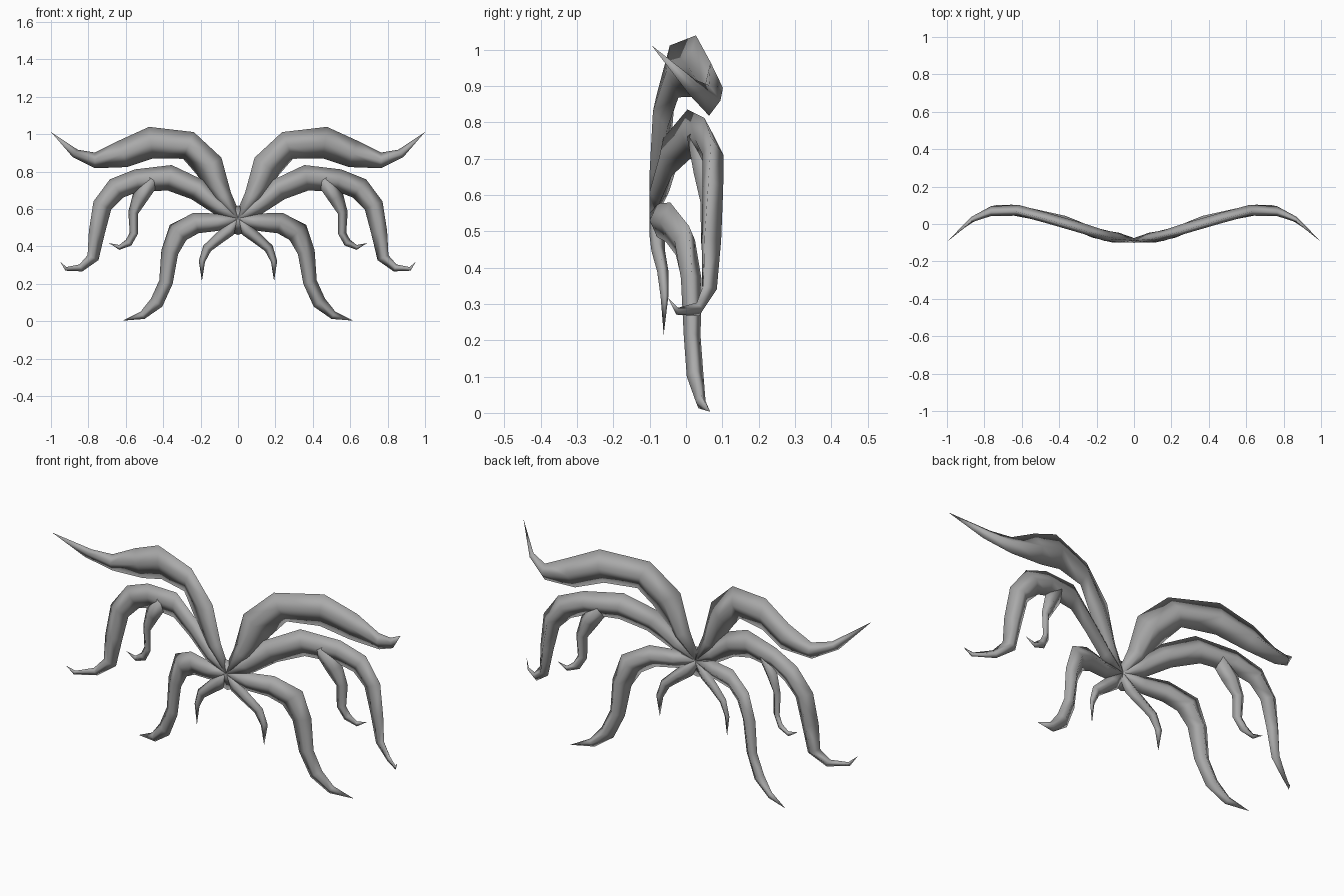
import bpy, bmesh, math
from mathutils import Vector

if "Cube" in bpy.data.objects:
    bpy.data.objects.remove(bpy.data.objects["Cube"])

grey = bpy.data.materials.new("plain_grey")
grey.use_nodes = True
tone = (0.4, 0.4, 0.4, 1)
grey.diffuse_color = tone
grey.node_tree.nodes["Principled BSDF"].inputs["Base Color"].default_value = tone

# Depth of the whole fan: (distance from the middle, y)
SWEEP = [(0, -.09), (.1, -.08), (.2, -.06), (.24, -.043), (.3, -.018), (.37, .01),
         (.48, .028), (.6, .066), (.7, .07), (.77, .063), (.87, .02), (1, -.095)]


def depth(x):
    x = min(abs(x), 1)
    for (a, ya), (b, yb) in zip(SWEEP, SWEEP[1:]):
        if x <= b:
            return ya + (yb - ya) * (x - a) / (b - a)
    return SWEEP[-1][1]


def finish(name, bm):
    bmesh.ops.remove_doubles(bm, verts=bm.verts, dist=0.0001)
    bmesh.ops.recalc_face_normals(bm, faces=bm.faces)
    for face in bm.faces:
        face.smooth = True
    mesh = bpy.data.meshes.new(name)
    bm.to_mesh(mesh)
    bm.free()
    mesh.materials.append(grey)
    bpy.context.collection.objects.link(bpy.data.objects.new(name, mesh))


def limb(name, path, side):
    """Tapering horn with a low front ridge and a deeper back ridge; path is (x, z, half width)."""
    bm = bmesh.new()
    rings = []
    for i, (x, z, w) in enumerate(path):
        before, after = path[max(i - 1, 0)], path[min(i + 1, len(path) - 1)]
        along = Vector((after[0] - before[0], after[1] - before[1])).normalized()
        px, pz = -along.y * w, along.x * w
        front = max(depth(x) - min(.5 * w, .022), -.1)
        back = depth(x) + min(.75 * w, .035)
        points = [(x + px, depth(x + px), z + pz), (x, front, z),
                  (x - px, depth(x - px), z - pz), (x, back, z)]
        rings.append([bm.verts.new((side * a, b, c)) for a, b, c in points])
    for r, s in zip(rings, rings[1:]):
        for k in range(4):
            n = (k + 1) % 4
            bm.faces.new((r[k], r[n], s[n], s[k]))
    bm.faces.new(rings[0])
    finish(name, bm)


ROOT = (0, .55, .02)
LIMBS = {
    "upper_limb": [ROOT, (.08, .665, .048), (.155, .83, .08), (.265, .94, .077),
                   (.465, .955, .085), (.615, .895, .074), (.765, .86, .042),
                   (.87, .897, .024), (1, 1.012, 0)],
    "middle_limb": [ROOT, (.1, .61, .045), (.22, .705, .06), (.365, .767, .069),
                    (.54, .753, .06), (.65, .71, .06), (.725, .62, .052),
                    (.755, .475, .043), (.775, .34, .032), (.84, .285, .02),
                    (.92, .28, .01), (.95, .318, 0)],
    "branch_limb": [(.46, .76, .045), (.525, .66, .042), (.56, .58, .027),
                    (.557, .47, .022), (.585, .42, .021), (.635, .395, .013),
                    (.69, .418, 0)],
    "lower_limb": [ROOT, (.11, .53, .047), (.225, .525, .056), (.32, .475, .06),
                   (.365, .37, .046), (.385, .21, .037), (.435, .1, .037),
                   (.51, .032, .022), (.617, .003, 0)],
    "small_limb": [ROOT, (.05, .485, .035), (.1, .445, .03), (.165, .39, .025),
                   (.193, .32, .017), (.193, .215, 0)],
}

for part, path in LIMBS.items():
    for label, side in (("left", 1), ("right", -1)):
        limb(label + "_" + part, path, side)

# Shallow front hub where the limbs merge
bm = bmesh.new()
rim = []
for i in range(12):
    a = math.tau * i / 12
    x = .078 * math.sin(a)
    rim.append(bm.verts.new((x, depth(x), .54 + .078 * math.cos(a))))
front = bm.verts.new((0, -.101, .54))
back = bm.verts.new((0, -.086, .54))
for i, v in enumerate(rim):
    n = rim[(i + 1) % 12]
    bm.faces.new((v, n, front))
    bm.faces.new((n, v, back))
finish("center_hub", bm)
